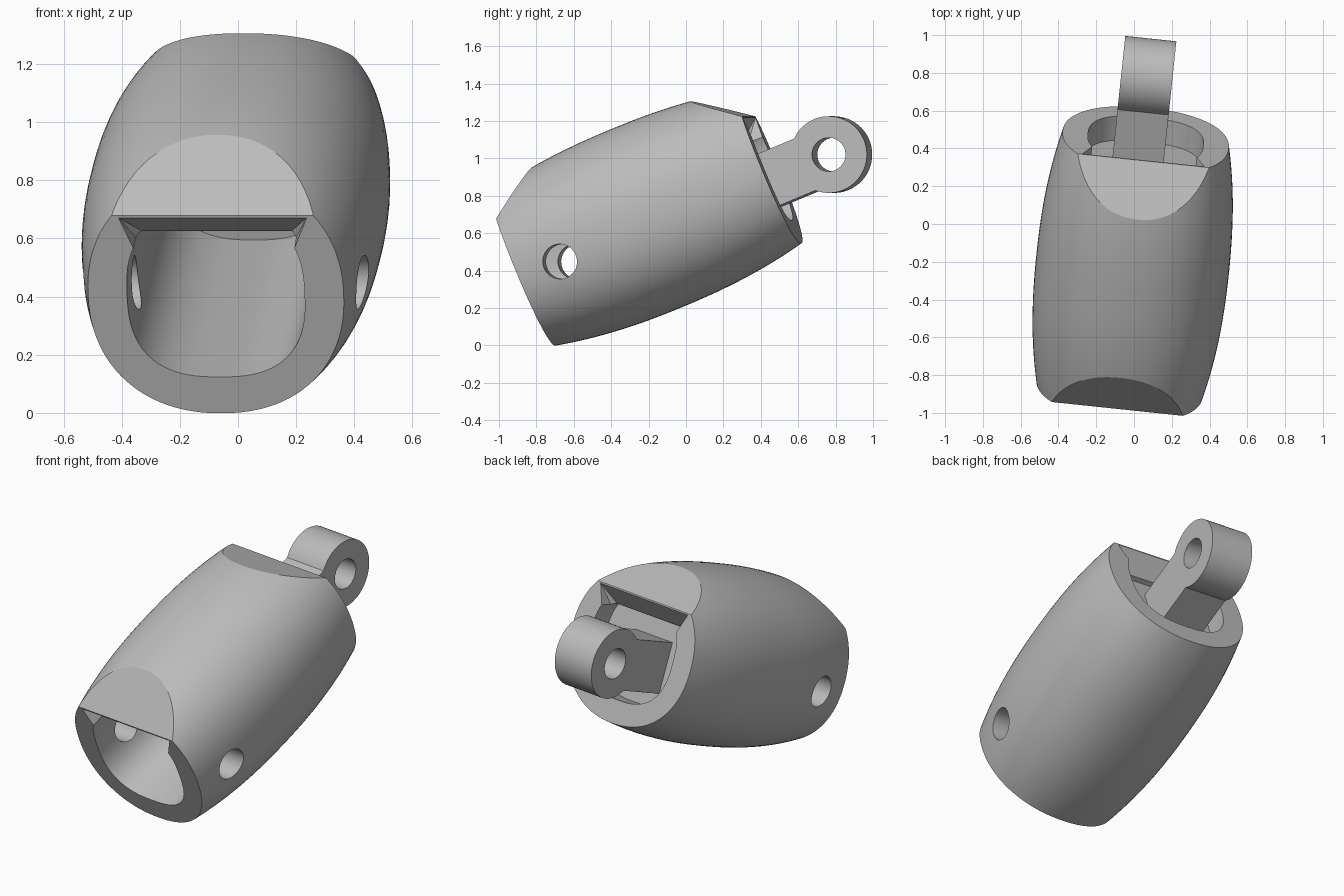
import bpy, bmesh, math
from mathutils import Matrix, Vector

old = bpy.data.objects.get("Cube")
if old:
    bpy.data.objects.remove(old, do_unlink=True)

grey = bpy.data.materials.new("plain grey")
grey.use_nodes = True
grey.diffuse_color = (0.5, 0.5, 0.5, 1)
grey.node_tree.nodes["Principled BSDF"].inputs["Base Color"].default_value = (0.5, 0.5, 0.5, 1)

# Parts are built along y, then tilted up and turned slightly
POSE = (Matrix.Translation((0.015, 0, 0))
        @ Matrix.Rotation(math.radians(-6), 4, 'Z')
        @ Matrix.Rotation(math.radians(22.5), 4, 'X'))
FRONT, BACK, AXIS, LUG_Z = -0.65, 0.78, 0.71, 0.645


def finish(name, bm):
    bmesh.ops.recalc_face_normals(bm, faces=bm.faces)
    mesh = bpy.data.meshes.new(name)
    bm.to_mesh(mesh)
    bm.free()
    mesh.materials.append(grey)
    ob = bpy.data.objects.new(name, mesh)
    bpy.context.collection.objects.link(ob)
    return ob


def section(r, n, count=96):
    """Rounded cross-section as (x, z) points around the axis."""
    pts = []
    for i in range(count):
        a = 2 * math.pi * i / count
        c, s = math.cos(a), math.sin(a)
        pts.append((math.copysign(abs(c) ** (2 / n), c) * r,
                    math.copysign(abs(s) ** (2 / n), s) * r + AXIS))
    return pts


def loft(rings):
    """Skin a list of closed point rings and cap the ends."""
    bm = bmesh.new()
    loops = [[bm.verts.new(p) for p in ring] for ring in rings]
    for a, b in zip(loops, loops[1:]):
        for i in range(len(a)):
            j = (i + 1) % len(a)
            bm.faces.new((a[i], a[j], b[j], b[i]))
    bm.faces.new(loops[0])
    bm.faces.new(loops[-1])
    return bm


def slice_off(bm, point, normal):
    res = bmesh.ops.bisect_plane(bm, geom=bm.verts[:] + bm.edges[:] + bm.faces[:],
                                 plane_co=point, plane_no=normal, clear_outer=True)
    edges = [e for e in res["geom_cut"] if isinstance(e, bmesh.types.BMEdge) and e.is_boundary]
    bmesh.ops.holes_fill(bm, edges=edges, sides=0)


def cut(ob, cutter):
    cutter.hide_render = True
    mod = ob.modifiers.new("cut", 'BOOLEAN')
    mod.operation, mod.solver, mod.object = 'DIFFERENCE', 'EXACT', cutter
    bpy.context.view_layer.objects.active = ob
    bpy.ops.object.modifier_apply(modifier=mod.name)
    bpy.data.objects.remove(cutter, do_unlink=True)


def cavity(y0, y1):
    pts = [(x, min(z, 0.9)) for x, z in section(0.307, 2.6)]
    bm = loft([[(x, y, z) for x, z in pts] for y in (y0, y1)])
    return finish("cavity_cutter", bm)


def pin_hole(y, z, r):
    bm = bmesh.new()
    bmesh.ops.create_cone(bm, cap_ends=True, segments=48, radius1=r, radius2=r, depth=2,
                          matrix=Matrix.Translation((0, y, z)) @ Matrix.Rotation(math.pi / 2, 4, 'Y'))
    return finish("pin_cutter", bm)


def lip_wedge(end, inward):
    bm = bmesh.new()
    for side in (-1, 1):
        for x, dy, z in ((0.325, 0, 0.995), (0.265, 0, 0.85), (0.325, -0.1, 0.995),
                         (0.265, -0.1, 0.85), (0.26, 0.11, 0.902), (0.26, 0.11, 0.85)):
            bm.verts.new((side * x, end + inward * dy, z))
    bmesh.ops.convex_hull(bm, input=bm.verts[:])
    return finish("lip_cutter", bm)


# Barrel body with a flat sloping facet at the top of each end
rings = []
steps = 32
mid, half = (FRONT + BACK) / 2, (BACK - FRONT) / 2
for i in range(steps + 1):
    t = 2 * i / steps - 1
    r = 0.512 - 0.07 * abs(t) ** 2.3
    rings.append([(x, mid + half * t, z) for x, z in section(r, 2.2)])
bm = loft(rings)
for end, out in ((FRONT, -1), (BACK, 1)):
    slice_off(bm, Vector((0, end, 1.003)), Vector((0, out * 0.6, 0.8)))
body = finish("barrel_body", bm)

# Hollow ends around a partition, undercut lips and the cross pin hole
cut(body, cavity(FRONT - 0.2, 0.58))
cut(body, cavity(0.64, BACK + 0.2))
cut(body, lip_wedge(FRONT, 1))
cut(body, lip_wedge(BACK, -1))
cut(body, pin_hole(-0.408, 0.655, 0.093))

# Rear lug: straight arm ending in a round eye
eye_y, eye_r, arm_h = 1.11, 0.205, 0.15
a0 = math.pi - math.asin(arm_h / eye_r)
outline = [(0.61, LUG_Z - arm_h), (0.61, LUG_Z + arm_h)]
for i in range(49):
    a = a0 - 2 * a0 * i / 48
    outline.append((eye_y + eye_r * math.cos(a), LUG_Z + eye_r * math.sin(a)))
bm = loft([[(x, y, z) for y, z in outline] for x in (-0.165, 0.107)])
lug = finish("rear_lug", bm)
cut(lug, pin_hole(eye_y, LUG_Z, 0.09))

# Pose and shading
for ob in (body, lug):
    ob.data.transform(POSE)
    bpy.ops.object.select_all(action='DESELECT')
    ob.select_set(True)
    bpy.context.view_layer.objects.active = ob
    bpy.ops.object.shade_smooth_by_angle(angle=math.radians(25))
